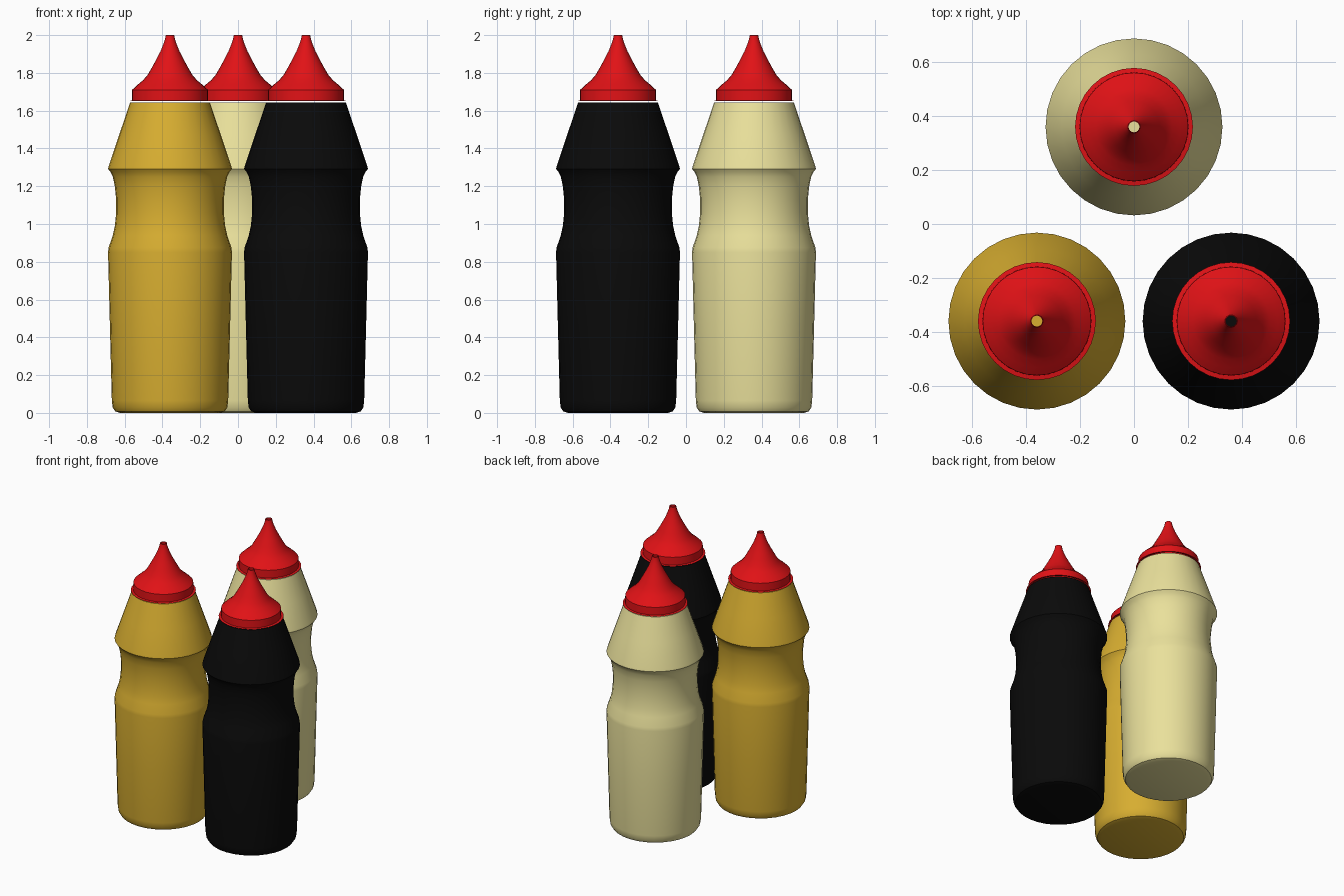
import bpy, bmesh, math

if "Cube" in bpy.data.objects:
    bpy.data.objects.remove(bpy.data.objects["Cube"])

SIDES = 32

# Half-profiles as (radius, height)
BOTTLE = [(0, 0), (0.265, 0), (0.29, 0.008), (0.303, 0.028), (0.308, 0.065),
          (0.318, 0.45), (0.328, 0.85), (0.325, 0.875), (0.303, 0.94),
          (0.292, 0.99), (0.285, 1.06), (0.285, 1.13), (0.292, 1.20),
          (0.303, 1.25), (0.315, 1.275), (0.328, 1.292), (0.325, 1.306),
          (0.268, 1.475), (0.211, 1.644), (0, 1.644)]
CAP = [(0.2185, 1.651), (0.202, 1.654), (0.201, 1.71), (0.172, 1.737),
       (0.142, 1.762), (0.118, 1.79), (0.095, 1.83), (0.072, 1.872),
       (0.050, 1.915), (0.034, 1.955), (0.026, 1.98), (0.023, 1.998),
       (0.020, 2.0)]


def material(name, rgb):
    m = bpy.data.materials.new(name)
    m.diffuse_color = (*rgb, 1)
    m.use_nodes = True
    m.node_tree.nodes["Principled BSDF"].inputs["Base Color"].default_value = m.diffuse_color
    return m


def lathe(name, profile, x, y, mat):
    """Revolve a half-profile around z; zero radius closes to a single point."""
    bm = bmesh.new()
    rings = []
    for r, z in profile:
        n = SIDES if r > 0 else 1
        rings.append([bm.verts.new((r * math.cos(2 * math.pi * i / SIDES),
                                    r * math.sin(2 * math.pi * i / SIDES), z))
                      for i in range(n)])
    for a, b in zip(rings, rings[1:]):
        for i in range(SIDES):
            j = (i + 1) % SIDES
            quad = [a[i % len(a)], a[j % len(a)], b[j % len(b)], b[i % len(b)]]
            bm.faces.new(list(dict.fromkeys(quad)))
    mesh = bpy.data.meshes.new(name)
    bm.to_mesh(mesh)
    bm.free()
    mesh.materials.append(mat)
    ob = bpy.data.objects.new(name, mesh)
    ob.location = (x, y, 0)
    bpy.context.collection.objects.link(ob)
    bpy.ops.object.select_all(action='DESELECT')
    ob.select_set(True)
    bpy.context.view_layer.objects.active = ob
    bpy.ops.object.shade_smooth_by_angle(angle=math.radians(35))
    return ob


red = material("red_plastic", (0.75, 0.006, 0.008))

# Three squeeze bottles, each with a red nozzle cap open at the tip
for name, x, y, rgb in [("mustard", -0.36, -0.36, (0.68, 0.42, 0.03)),
                        ("dark_sauce", 0.36, -0.36, (0.003, 0.003, 0.003)),
                        ("mayonnaise", 0.0, 0.36, (0.82, 0.75, 0.33))]:
    lathe(name + "_bottle", BOTTLE, x, y, material(name + "_plastic", rgb))
    lathe(name + "_nozzle_cap", CAP, x, y, red)
